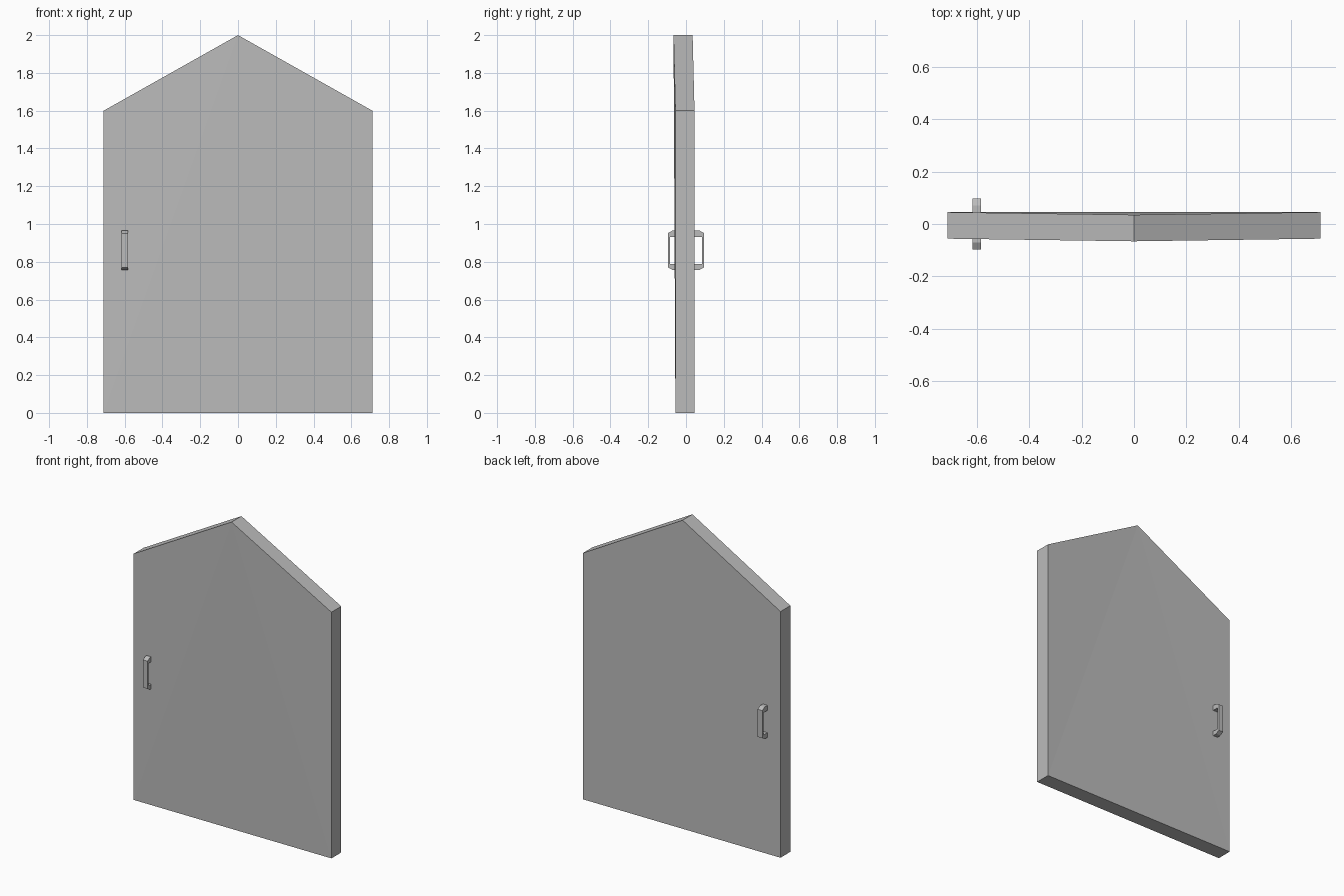
import bpy
import bmesh
from mathutils import Vector

cube = bpy.data.objects.get("Cube")
if cube:
    bpy.data.objects.remove(cube, do_unlink=True)

# One plain grey for every part
grey = bpy.data.materials.new("plain_grey")
grey.use_nodes = True
colour = (0.5, 0.5, 0.5, 1)
grey.diffuse_color = colour
grey.node_tree.nodes["Principled BSDF"].inputs["Base Color"].default_value = colour


def finish(name, bm):
    bmesh.ops.recalc_face_normals(bm, faces=bm.faces)
    mesh = bpy.data.meshes.new(name)
    bm.to_mesh(mesh)
    bm.free()
    mesh.materials.append(grey)
    obj = bpy.data.objects.new(name, mesh)
    bpy.context.collection.objects.link(obj)
    return obj


# Door panel: gabled outline whose peak leans slightly forward
HALF, EAVE, TOP = 0.711, 1.6, 2.0
FRONT, BACK, LEAN = -0.056, 0.045, -0.01
outline = [(0, TOP), (-HALF, EAVE), (-HALF, 0), (HALF, 0), (HALF, EAVE)]

bm = bmesh.new()
rings = []
for y in (FRONT, BACK):
    ring = [bm.verts.new((x, y + (LEAN if z == TOP else 0), z)) for x, z in outline]
    rings.append(ring)
    for i in range(1, 4):
        bm.faces.new((ring[0], ring[i], ring[i + 1]))
front, back = rings
for i in range(5):
    j = (i + 1) % 5
    bm.faces.new((front[i], front[j], back[j], back[i]))
finish("door_panel", bm)


# Pull handles: bracket profile with bevelled corners, extruded across
def handle(name, side):
    x, width = -0.6, 0.033
    low, high, outer = 0.757, 0.965, 0.0965
    bar, bevel_y, bevel_z, root = 0.013, 0.025, 0.014, 0.035
    gap_low, gap_high = 0.787, 0.932
    profile = [
        (root, low), (outer - bevel_y, low), (outer, low + bevel_z),
        (outer, high - bevel_z), (outer - bevel_y, high), (root, high),
        (root, gap_high), (outer - bar, gap_high),
        (outer - bar, gap_low), (root, gap_low),
    ]
    bm = bmesh.new()
    face = bm.faces.new([bm.verts.new((x - width / 2, side * y, z)) for y, z in profile])
    new = bmesh.ops.extrude_face_region(bm, geom=[face])["geom"]
    verts = [v for v in new if isinstance(v, bmesh.types.BMVert)]
    bmesh.ops.translate(bm, verts=verts, vec=Vector((width, 0, 0)))
    # Keep the starting cap so the bracket is closed
    if not face.is_valid or any(e.is_boundary for e in bm.edges):
        bmesh.ops.holes_fill(bm, edges=bm.edges, sides=0)
    return finish(name, bm)


handle("front_handle", -1)
handle("back_handle", 1)
